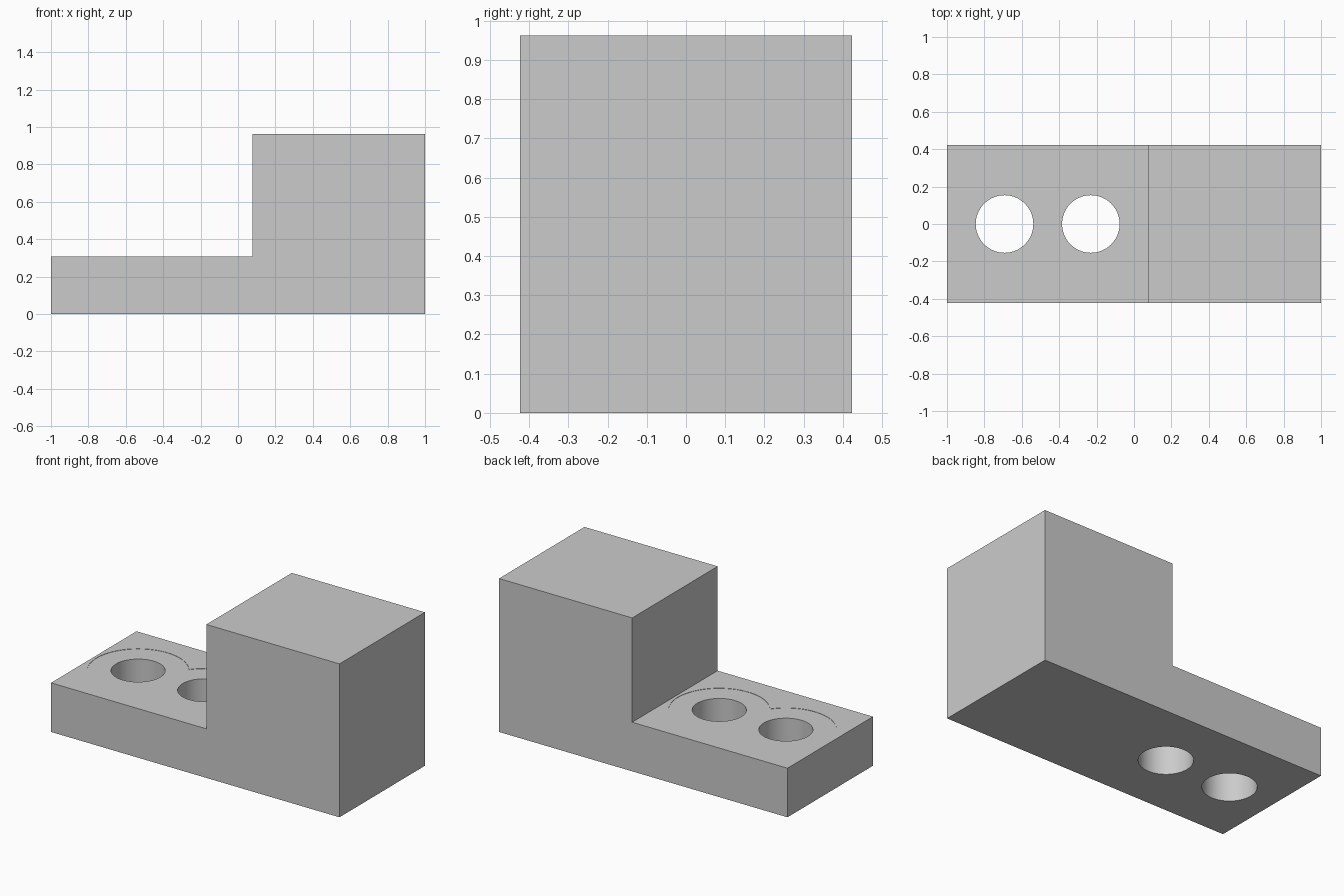
import bpy
import bmesh
import math

if "Cube" in bpy.data.objects:
    bpy.data.objects.remove(bpy.data.objects["Cube"], do_unlink=True)

UNIT = 1 / 13                 # the block is 26 units long
WIDTH = 11 * UNIT
BASE_TOP = 4 * UNIT
HEIGHT = 12.5 * UNIT
STEP_X = UNIT
HOLE_X = (-9 * UNIT, -3 * UNIT)

grey = bpy.data.materials.new("plain grey")
grey.use_nodes = True
colour = (0.6, 0.6, 0.6, 1)
grey.diffuse_color = colour
grey.node_tree.nodes["Principled BSDF"].inputs["Base Color"].default_value = colour


def add_object(name, bm):
    mesh = bpy.data.meshes.new(name)
    bmesh.ops.recalc_face_normals(bm, faces=bm.faces)
    bm.to_mesh(mesh)
    bm.free()
    mesh.materials.append(grey)
    obj = bpy.data.objects.new(name, mesh)
    bpy.context.collection.objects.link(obj)
    return obj


def drill(body, x, radius, bottom, top):
    """Cut an upright round hole through the body."""
    bm = bmesh.new()
    bmesh.ops.create_cone(bm, cap_ends=True, segments=96, radius1=radius,
                          radius2=radius, depth=top - bottom)
    bmesh.ops.translate(bm, verts=bm.verts, vec=(x, 0, (bottom + top) / 2))
    cutter = add_object("hole_cutter", bm)
    cutter.hide_render = True
    mod = body.modifiers.new("hole", 'BOOLEAN')
    mod.operation = 'DIFFERENCE'
    mod.solver = 'EXACT'
    mod.object = cutter
    bpy.context.view_layer.objects.active = body
    bpy.ops.object.modifier_apply(modifier=mod.name)
    bpy.data.objects.remove(cutter, do_unlink=True)


# Stepped block, extruded from its side profile
profile = [(-1, 0), (1, 0), (1, HEIGHT), (STEP_X, HEIGHT),
           (STEP_X, BASE_TOP), (-1, BASE_TOP)]
bm = bmesh.new()
side = bm.faces.new([bm.verts.new((x, -WIDTH / 2, z)) for x, z in profile])
grown = bmesh.ops.extrude_face_region(bm, geom=[side])
moved = [v for v in grown["geom"] if isinstance(v, bmesh.types.BMVert)]
bmesh.ops.translate(bm, verts=moved, vec=(0, WIDTH, 0))
block = add_object("stepped_block", bm)

# Very shallow round seats, then the through holes
for x in HOLE_X:
    drill(block, x, 3.75 * UNIT, BASE_TOP - 0.002, BASE_TOP + 0.1)
for x in HOLE_X:
    drill(block, x, 2 * UNIT, -0.1, BASE_TOP + 0.1)

# Smooth hole walls with crisp edges
bpy.ops.object.select_all(action='DESELECT')
block.select_set(True)
bpy.context.view_layer.objects.active = block
bpy.ops.object.shade_smooth_by_angle(angle=math.radians(30))
